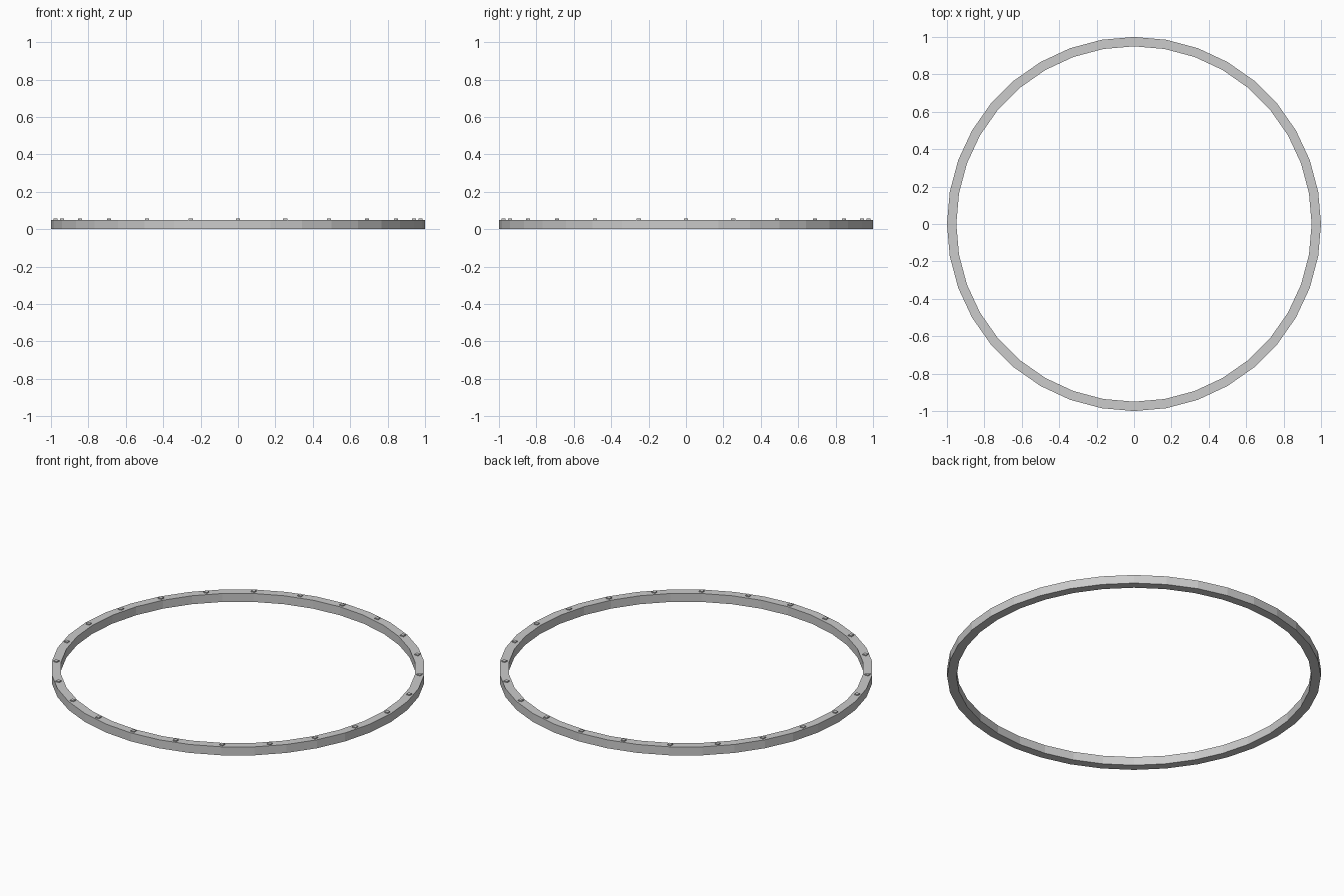
import bpy, bmesh
from math import sin, cos, tau

if "Cube" in bpy.data.objects:
    bpy.data.objects.remove(bpy.data.objects["Cube"])

SIDES, STUDS = 36, 24
R_OUT, R_IN, H = 1.0, 0.95, 0.05
STUD_R, STUD_W, STUD_TOP = 0.975, 0.022, 0.056


def add_object(name, bm):
    bmesh.ops.recalc_face_normals(bm, faces=bm.faces)
    mesh = bpy.data.meshes.new(name)
    bm.to_mesh(mesh)
    bm.free()
    obj = bpy.data.objects.new(name, mesh)
    bpy.context.collection.objects.link(obj)
    return obj


# Flat-faced ring: rectangular section swept round z
bm = bmesh.new()
section = [(R_OUT, 0), (R_OUT, H), (R_IN, H), (R_IN, 0)]
loops = [[bm.verts.new((r * cos(tau * i / SIDES), r * sin(tau * i / SIDES), z))
          for r, z in section] for i in range(SIDES)]
for i in range(SIDES):
    a, b = loops[i], loops[(i + 1) % SIDES]
    for j in range(4):
        k = (j + 1) % 4
        bm.faces.new((a[j], b[j], b[k], a[k]))
add_object("ring_band", bm)

# Small square studs on the top face, all aligned with the axes
stud_base = H - 0.01
for i in range(STUDS):
    bm = bmesh.new()
    bmesh.ops.create_cube(bm, size=1)
    bmesh.ops.scale(bm, vec=(STUD_W, STUD_W, STUD_TOP - stud_base), verts=bm.verts)
    stud = add_object(f"stud_{i + 1:02d}", bm)
    a = tau * i / STUDS
    stud.location = (STUD_R * cos(a), STUD_R * sin(a), (STUD_TOP + stud_base) / 2)
